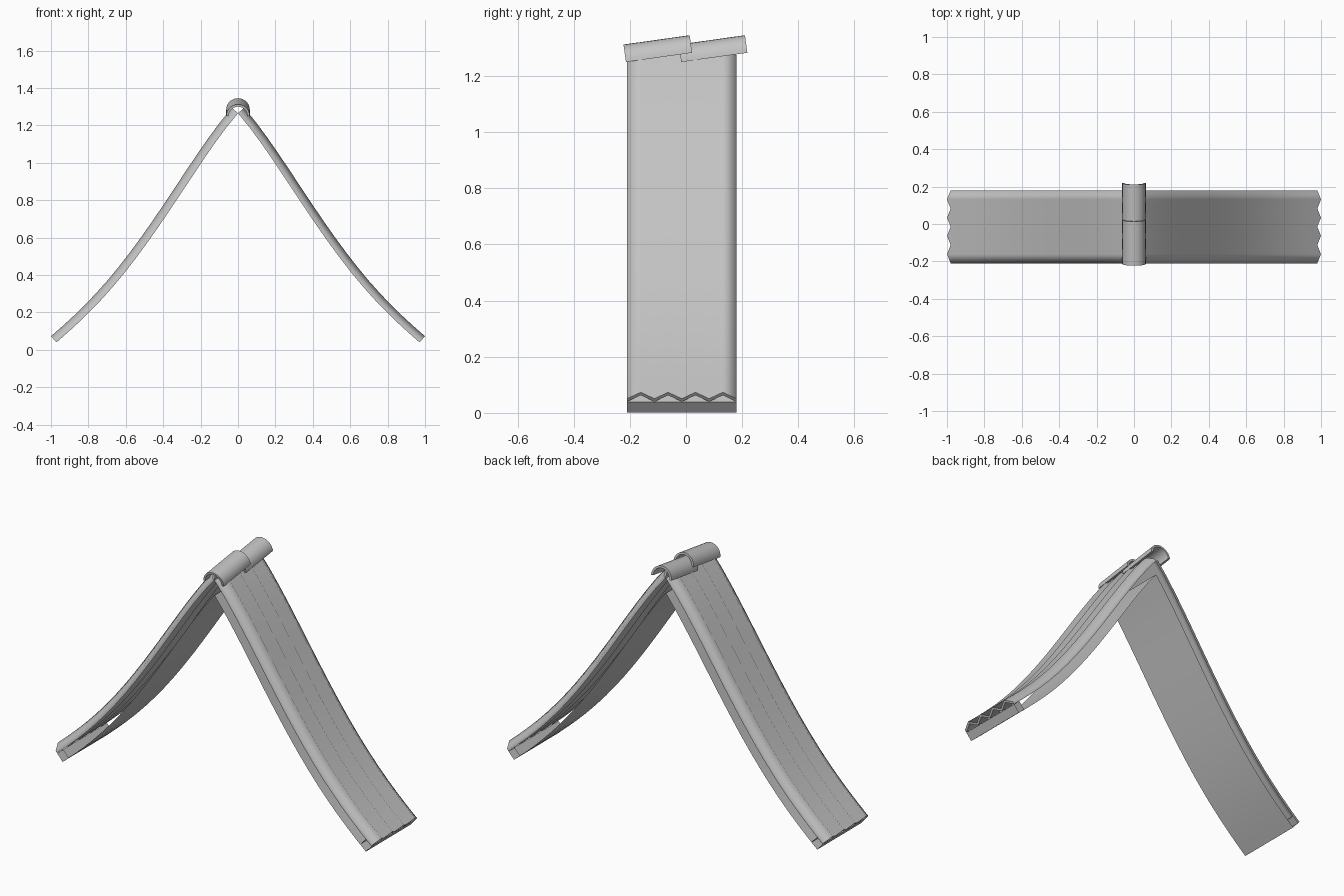
import bpy, bmesh, math
from mathutils import Vector

if "Cube" in bpy.data.objects:
    bpy.data.objects.remove(bpy.data.objects["Cube"], do_unlink=True)

grey = bpy.data.materials.new("plain_grey")
grey.use_nodes = True
colour = (0.55, 0.55, 0.55, 1)
grey.diffuse_color = colour
grey.node_tree.nodes["Principled BSDF"].inputs["Base Color"].default_value = colour

# Slope line under the roof sheet, ridge to foot (x, z)
SLOPE = [(0, 1.265), (0.24, 0.935), (0.48, 0.58), (0.72, 0.28), (0.971, 0.04)]
FRONT, BACK = -0.21, 0.18
WAVE, THICK, GAP, STEPS = 0.03, 0.014, 0.052, 16


def height(x):
    total = 0
    for i, (xi, zi) in enumerate(SLOPE):
        for j, (xj, _) in enumerate(SLOPE):
            if i != j:
                zi *= (x - xj) / (xi - xj)
        total += zi
    return total


def slope_point(x, offset, y, side):
    """Point on the slope line, moved outward along its normal."""
    e = 0.001
    grade = (height(x + e) - height(x - e)) / (2 * e)
    n = Vector((-grade, 1)).normalized()
    return (side * (x + n.x * offset), y, height(x) + n.y * offset)


def skin(name, rows, closed=False, caps=False, angle=None):
    """Surface through equal rows of points."""
    bm = bmesh.new()
    grid = [[bm.verts.new(p) for p in row] for row in rows]
    n = len(grid[0])
    for a, b in zip(grid, grid[1:]):
        for i in range(n if closed else n - 1):
            j = (i + 1) % n
            bm.faces.new((a[i], a[j], b[j], b[i]))
    if caps:
        # End strips between the upper and lower halves of each loop
        for row in (grid[0], grid[-1]):
            for i in range(n // 2 - 1):
                bm.faces.new((row[i], row[i + 1], row[n - 2 - i], row[n - 1 - i]))
    bmesh.ops.recalc_face_normals(bm, faces=bm.faces)
    mesh = bpy.data.meshes.new(name)
    bm.to_mesh(mesh)
    bm.free()
    mesh.materials.append(grey)
    obj = bpy.data.objects.new(name, mesh)
    bpy.context.collection.objects.link(obj)
    if angle:
        bpy.ops.object.select_all(action="DESELECT")
        obj.select_set(True)
        bpy.context.view_layer.objects.active = obj
        bpy.ops.object.shade_smooth_by_angle(angle=math.radians(angle))
    return obj


foot = SLOPE[-1][0]
for label, side in (("left", 1), ("right", -1)):
    # Corrugated roof sheet
    wave = [(FRONT + (BACK - FRONT) * i / 8, WAVE * (i % 2)) for i in range(9)]
    loop = [(y, d + THICK) for y, d in wave] + wave[::-1]
    rows = [[slope_point(foot * k / STEPS, d, y, side) for y, d in loop]
            for k in range(STEPS + 1)]
    skin(label + "_roof_sheet", rows, closed=True, caps=True, angle=70)

    # Thin lining board below the sheet, starting at the ridge line
    start = 0.042
    rows = [[slope_point(start + (foot - start) * k / STEPS, -GAP, y, side)
             for y in (FRONT, BACK)] for k in range(STEPS + 1)]
    skin(label + "_lining_board", rows, angle=30)

    # Open square batten along the foot
    inner = foot - 0.035
    square = [(foot, -GAP), (foot, -0.001), (inner, -0.001), (inner, -GAP + 0.001)]
    rows = [[slope_point(x, d, y, side) for x, d in square] for y in (FRONT, BACK)]
    skin(label + "_foot_batten", rows, closed=True)

# Two overlapping half-round ridge tiles, tilted along the ridge
TILT, LENGTH, RADIUS, SEGMENTS = math.radians(8), 0.238, 0.063, 14
along = Vector((0, math.cos(TILT), math.sin(TILT)))
up = Vector((0, -math.sin(TILT), math.cos(TILT)))
for label, y in (("front", -0.214), ("back", -0.017)):
    base = Vector((0, y, 1.25))
    arc = [math.pi * i / SEGMENTS for i in range(SEGMENTS + 1)]
    section = [(RADIUS, a) for a in arc] + [(RADIUS - 0.012, a) for a in arc[::-1]]
    rows = [[base + along * s + Vector((r * math.cos(a), 0, 0)) + up * r * math.sin(a)
             for r, a in section] for s in (0, LENGTH)]
    skin(label + "_ridge_tile", rows, closed=True, caps=True, angle=40)
